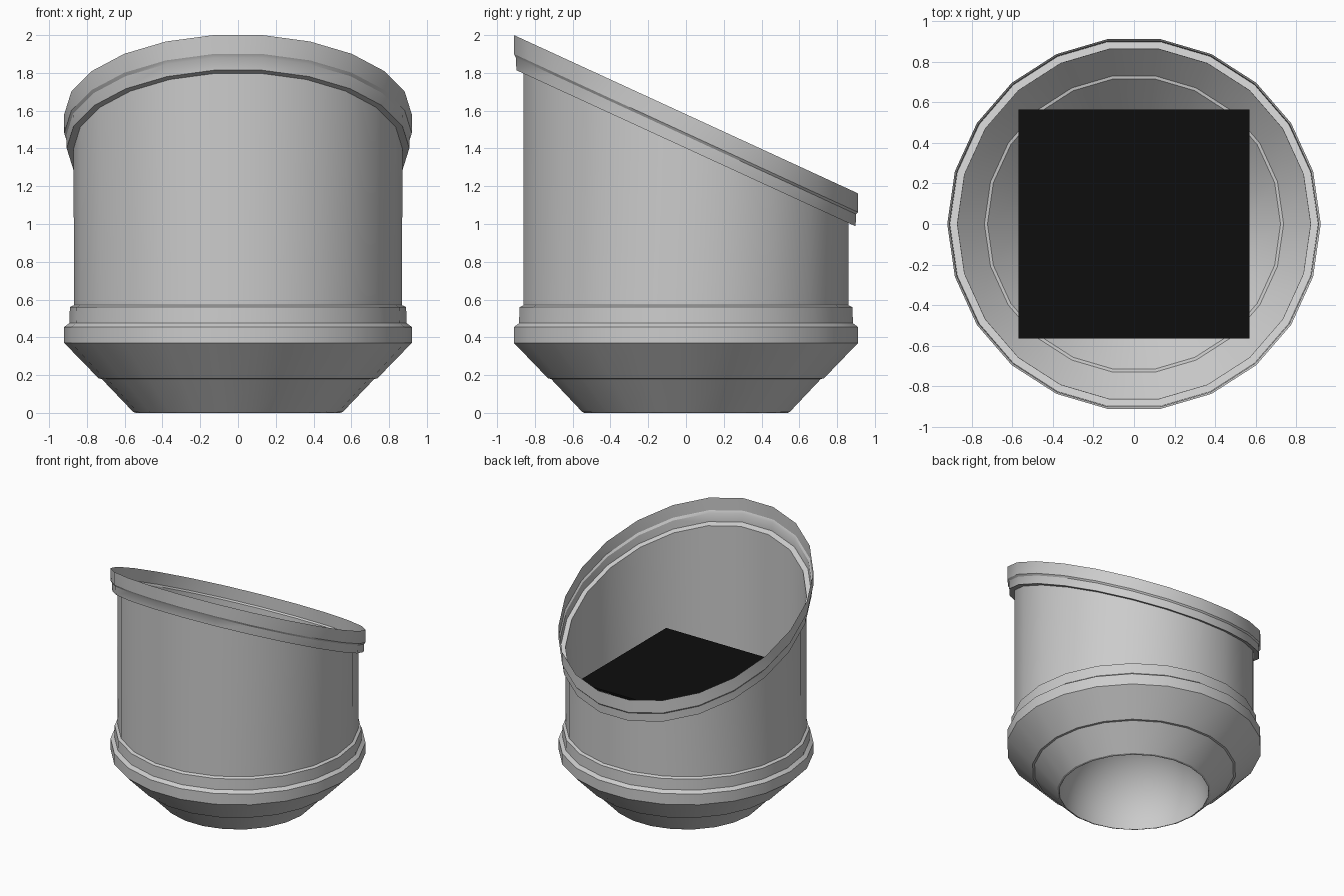
import bpy, bmesh, math

if "Cube" in bpy.data.objects:
    bpy.data.objects.remove(bpy.data.objects["Cube"])

SIDES = 22
SLOPE = -0.46           # tilt of the mouth
MOUTH_Z = 1.581         # mouth height at the axis


def lathe(name, rings, sides, cap=False):
    """Surface of revolution; ring = (radius, z, tilt) where tilt slants z along y."""
    bm = bmesh.new()
    loops = []
    for r, z, tilt in rings:
        loop = []
        for i in range(sides):
            a = 2 * math.pi * i / sides
            y = r * math.sin(a)
            loop.append(bm.verts.new((r * math.cos(a), y, z + tilt * y)))
        loops.append(loop)
    for a, b in zip(loops, loops[1:]):
        for i in range(sides):
            j = (i + 1) % sides
            bm.faces.new((a[i], a[j], b[j], b[i]))
    if cap:
        bm.faces.new(loops[-1])
    return finish(name, bm)


def finish(name, bm):
    me = bpy.data.meshes.new(name)
    bm.to_mesh(me)
    bm.free()
    ob = bpy.data.objects.new(name, me)
    bpy.context.collection.objects.link(ob)
    bpy.ops.object.select_all(action='DESELECT')
    ob.select_set(True)
    bpy.context.view_layer.objects.active = ob
    bpy.ops.object.shade_smooth_by_angle(angle=math.radians(25))
    return ob


black = bpy.data.materials.new("black")
black.diffuse_color = (0.004, 0.004, 0.004, 1)
black.use_nodes = True
black.node_tree.nodes["Principled BSDF"].inputs["Base Color"].default_value = black.diffuse_color

# Thin shell: cone, stepped flange, body, slanted stepped rim
flat = [(0.54, 0.0), (0.555, 0.005), (0.722, 0.18), (0.737, 0.182), (0.92, 0.37),
        (0.92, 0.455), (0.893, 0.475), (0.89, 0.56), (0.869, 0.57)]
slanted = [(0.87, -0.18), (0.907, -0.18), (0.91, -0.115), (0.92, -0.1), (0.92, 0.0)]
shell = lathe("shell", [(r, z, 0) for r, z in flat]
              + [(r, MOUTH_Z + dz, SLOPE) for r, dz in slanted], SIDES)

# Domed recess seen through the bottom opening
dome = []
for k in range(12):
    t = math.pi / 2 * k / 12
    dome.append((0.54 * math.cos(t), 0.55 * math.sin(t), 0))
recess = lathe("bottom_dome", dome, 44, cap=True)
recess.data.flip_normals()

# Black round housing under the plate
housing = lathe("inner_housing", [(0.542, 0.12, 0), (0.542, 0.97, 0)], 44)
housing.data.materials.append(black)

# Black square plate
bm = bmesh.new()
bmesh.ops.create_cube(bm, size=1)
bmesh.ops.scale(bm, vec=(1.14, 1.13, 0.015), verts=bm.verts)
bmesh.ops.translate(bm, vec=(0, 0, 0.975), verts=bm.verts)
plate = finish("square_plate", bm)
plate.data.materials.append(black)
